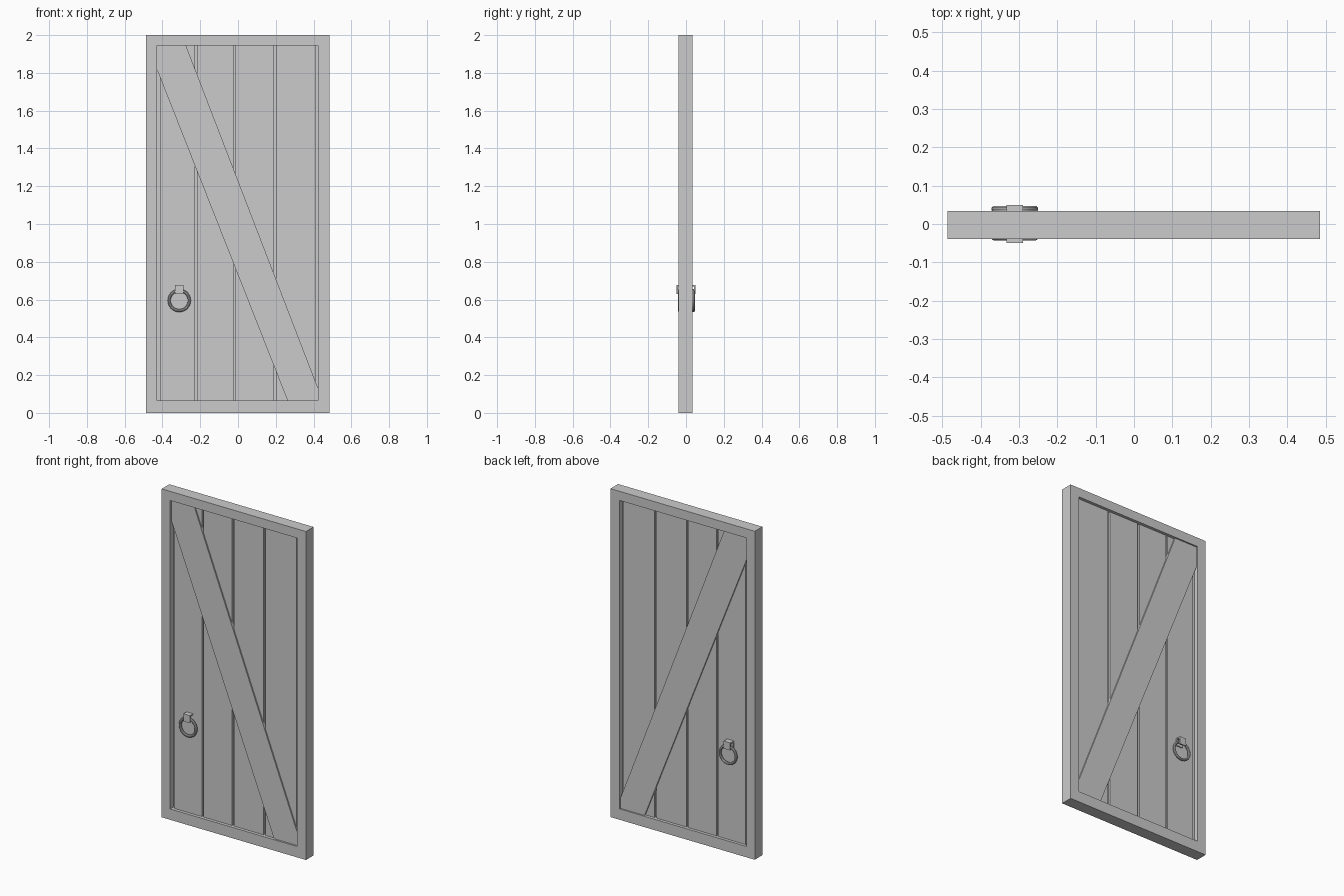
import bpy, bmesh, math

if "Cube" in bpy.data.objects:
    bpy.data.objects.remove(bpy.data.objects["Cube"])


def prism(name, pts, lo, hi, axis='y'):
    """Extrude an outline: (x, z) along y, or (y, z) along x."""
    bm = bmesh.new()
    at = (lambda p, d: (p[0], d, p[1])) if axis == 'y' else (lambda p, d: (d, p[0], p[1]))
    face = bm.faces.new([bm.verts.new(at(p, lo)) for p in pts])
    ext = bmesh.ops.extrude_face_region(bm, geom=[face])
    for v in ext['geom']:
        if isinstance(v, bmesh.types.BMVert):
            v.co[1 if axis == 'y' else 0] += hi - lo
    bmesh.ops.recalc_face_normals(bm, faces=bm.faces)
    me = bpy.data.meshes.new(name)
    bm.to_mesh(me)
    bm.free()
    ob = bpy.data.objects.new(name, me)
    bpy.context.collection.objects.link(ob)
    return ob


def rect(x0, x1, z0, z1):
    return [(x0, z0), (x1, z0), (x1, z1), (x0, z1)]


L, R, B, T = -0.43, 0.424, 0.066, 1.944      # frame opening
XL, XR = -0.487, 0.485                       # outer edges
YF, YB = -0.039, 0.034                       # frame depth

# Outer frame: one welded ring with a rectangular opening
bm = bmesh.new()
loops = [[bm.verts.new((x, y, z)) for x, z in r]
         for y in (YF, YB)
         for r in (rect(XL, XR, 0, 2), rect(L, R, B, T))]
fo, fi, bo, bi = loops
for i in range(4):
    j = (i + 1) % 4
    for a, b in ((fo, fi), (fi, bi), (bi, bo), (bo, fo)):
        bm.faces.new((a[i], a[j], b[j], b[i]))
bmesh.ops.recalc_face_normals(bm, faces=bm.faces)
mesh = bpy.data.meshes.new("frame")
bm.to_mesh(mesh)
bm.free()
bpy.context.collection.objects.link(bpy.data.objects.new("frame", mesh))

# Thin core behind the grooves, and the four planks
prism("core", rect(L, R, B, T), -0.008, 0.006)
for i, (a, b) in enumerate([(-0.413, -0.228), (-0.217, -0.025),
                            (-0.013, 0.187), (0.200, 0.409)]):
    prism(f"plank_{i + 1}", rect(a, b, B, T), -0.020, 0.016)

# Diagonal brace showing on both faces, clipped by the frame corners
prism("brace", [(L, 1.82), (L, T), (-0.275, T), (R, 0.13), (R, B), (0.262, B)],
      -0.028, 0.025)

# Ring handle and its folded bracket on each face
HX = -0.311
for side, s, ring_y in (("front", -1, -0.035), ("back", 1, 0.039)):
    strap = [(0.012, 0.676), (0.050, 0.676), (0.050, 0.630), (0.043, 0.630),
             (0.043, 0.668), (0.012, 0.668)]
    prism(f"handle_bracket_{side}", [(s * y, z) for y, z in strap],
          HX - 0.022, HX + 0.022, 'x')
    prism(f"handle_plate_{side}", [(s * y, z) for y, z in
          [(0.012, 0.630), (0.022, 0.630), (0.022, 0.670), (0.012, 0.670)]],
          HX - 0.022, HX + 0.022, 'x')
    bpy.ops.mesh.primitive_torus_add(major_radius=0.0535, minor_radius=0.0078,
                                     major_segments=32, minor_segments=10,
                                     location=(HX, ring_y, 0.595),
                                     rotation=(math.pi / 2, 0, 0))
    bpy.context.object.name = f"handle_ring_{side}"
    bpy.ops.object.shade_smooth_by_angle()
